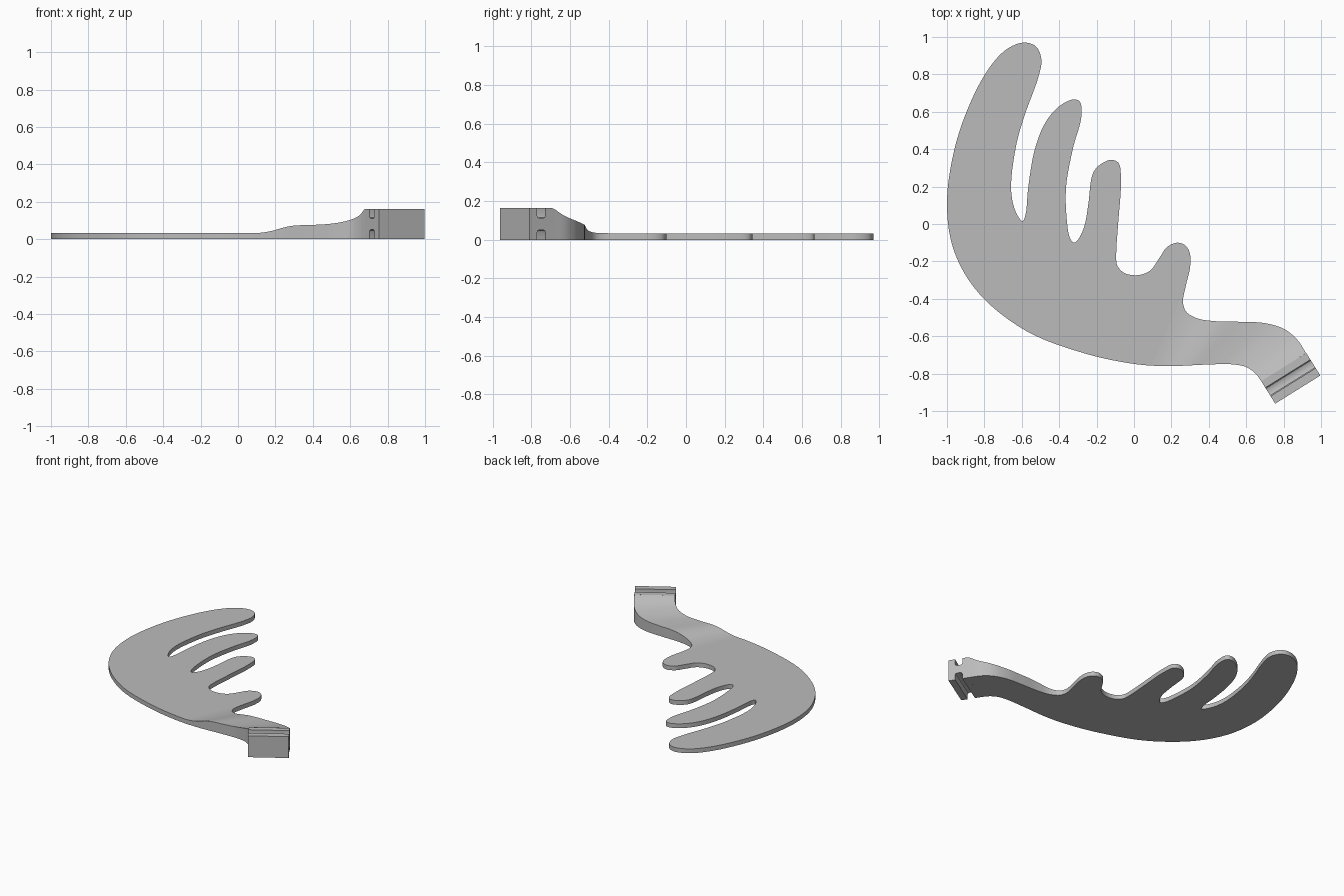
import bpy
import bmesh
import math
from mathutils import Vector

cube = bpy.data.objects.get("Cube")
if cube:
    bpy.data.objects.remove(cube, do_unlink=True)

grey = bpy.data.materials.new("plain grey")
grey.use_nodes = True
grey.diffuse_color = (0.5, 0.5, 0.5, 1)
grey.node_tree.nodes["Principled BSDF"].inputs["Base Color"].default_value = (0.5, 0.5, 0.5, 1)


def spline(points, steps):
    """Smooth open curve through the points (centripetal Catmull-Rom)."""
    p = [Vector(q) for q in points]
    p = [2 * p[0] - p[1]] + p + [2 * p[-1] - p[-2]]
    result = []
    for i in range(1, len(p) - 2):
        quad = p[i - 1:i + 3]
        knots = [0.0]
        for a, b in zip(quad, quad[1:]):
            knots.append(knots[-1] + math.sqrt((b - a).length))
        for s in range(steps):
            t = knots[1] + (knots[2] - knots[1]) * s / steps
            row = quad
            for level in (1, 2):
                row = [row[j].lerp(row[j + 1], (t - knots[j]) / (knots[j + level] - knots[j]))
                       for j in range(len(row) - 1)]
            result.append(row[0].lerp(row[1], (t - knots[1]) / (knots[2] - knots[1])))
    return result + [p[-2]]


def finish(bm, name):
    """Turn the bmesh into a shaded, coloured object."""
    bmesh.ops.recalc_face_normals(bm, faces=bm.faces[:])
    mesh = bpy.data.meshes.new(name)
    bm.to_mesh(mesh)
    bm.free()
    mesh.materials.append(grey)
    obj = bpy.data.objects.new(name, mesh)
    bpy.context.collection.objects.link(obj)
    bpy.ops.object.select_all(action="DESELECT")
    obj.select_set(True)
    bpy.context.view_layer.objects.active = obj
    bpy.ops.object.shade_smooth_by_angle(angle=math.radians(30))
    return obj


# Outline of the plate, in stretches that follow one another
neck_inner_edge = [(0.92, -0.69), (0.87, -0.615), (0.8, -0.56), (0.7, -0.53),
                   (0.57, -0.523), (0.44, -0.52), (0.34, -0.505), (0.28, -0.47)]
short_finger = [(0.262, -0.42), (0.277, -0.33), (0.3, -0.23), (0.298, -0.155),
                (0.275, -0.115), (0.23, -0.1), (0.175, -0.125), (0.14, -0.175),
                (0.085, -0.25), (0.015, -0.274), (-0.055, -0.26), (-0.09, -0.22)]
third_finger = [(-0.095, -0.16), (-0.085, 0), (-0.07, 0.22), (-0.082, 0.325), (-0.12, 0.343),
                (-0.17, 0.325), (-0.218, 0.275), (-0.245, 0.1), (-0.265, -0.01),
                (-0.3, -0.085), (-0.322, -0.1), (-0.344, -0.07)]
second_finger = [(-0.36, 0.03), (-0.363, 0.2), (-0.325, 0.41), (-0.282, 0.57), (-0.29, 0.655),
                 (-0.33, 0.665), (-0.405, 0.625), (-0.475, 0.54), (-0.53, 0.4), (-0.565, 0.2),
                 (-0.58, 0.05), (-0.596, 0.016)]
long_finger = [(-0.63, 0.06), (-0.657, 0.18), (-0.63, 0.42), (-0.585, 0.58), (-0.51, 0.79),
               (-0.495, 0.88), (-0.525, 0.95), (-0.59, 0.97), (-0.68, 0.935), (-0.77, 0.84)]
outer_edge = [(-0.87, 0.66), (-0.96, 0.4), (-1, 0.1), (-0.96, -0.15), (-0.83, -0.37),
              (-0.58, -0.57), (-0.27, -0.69), (0, -0.748), (0.18, -0.76), (0.38, -0.752),
              (0.52, -0.75), (0.6, -0.765), (0.65, -0.8), (0.68, -0.84)]
outline = spline(neck_inner_edge + short_finger + third_finger + second_finger
                 + long_finger + outer_edge, 6)

# Thickness along the neck, by angle (degrees) around a pivot beyond the outer edge
PIVOT = Vector((-0.16, -1.36, 0))
BLOCK_H = 0.163
PLATE_H = 0.033
stations = spline([(32, BLOCK_H), (35, 0.125), (38.5, 0.101), (42.5, 0.084), (47, 0.077),
                   (52.7, 0.073), (56, 0.063), (60, 0.046), (64, 0.036), (67, PLATE_H)], 4)


def thickness(co):
    angle = math.degrees(math.atan2(co.y - PIVOT.y, co.x - PIVOT.x))
    if angle <= stations[0].x:
        return BLOCK_H
    for a, b in zip(stations, stations[1:]):
        if angle <= b.x:
            return a.lerp(b, (angle - a.x) / (b.x - a.x)).y
    return PLATE_H


# Fingered plate with the rising neck
bm = bmesh.new()
bm.faces.new([bm.verts.new((p.x, p.y, 0)) for p in outline])
for s in stations[1:]:
    a = math.radians(s.x)
    bmesh.ops.bisect_plane(bm, geom=bm.verts[:] + bm.edges[:] + bm.faces[:], dist=1e-5,
                           plane_co=PIVOT, plane_no=(-math.sin(a), math.cos(a), 0))
raised = bmesh.ops.extrude_face_region(bm, geom=bm.faces[:], use_keep_orig=True)
for v in raised["geom"]:
    if isinstance(v, bmesh.types.BMVert):
        v.co.z = thickness(v.co)
finish(bm, "fingered_plate")

# Mounting block: H-shaped profile, grooved above and below, swept across its width
LENGTH, WIDTH = 0.142, 0.284
START, END, FLOOR, R = 0.042, 0.095, 0.112, 0.014
K = R * 0.3
upper = [(0, BLOCK_H), (START, BLOCK_H), (START, FLOOR + R), (START + K, FLOOR + K),
         (START + R, FLOOR), (END - R, FLOOR), (END - K, FLOOR + K), (END, FLOOR + R),
         (END, BLOCK_H), (LENGTH, BLOCK_H)]
profile = upper + [(t, BLOCK_H - z) for t, z in reversed(upper)]
corner = Vector((0.68, -0.84, 0))
along = Vector((0.53, -0.85, 0)).normalized()
across = Vector((0.85, 0.53, 0)).normalized()
bm = bmesh.new()
side = bm.faces.new([bm.verts.new(corner + along * t + Vector((0, 0, z))) for t, z in profile])
swept = bmesh.ops.extrude_face_region(bm, geom=[side], use_keep_orig=True)
bmesh.ops.translate(bm, vec=across * WIDTH,
                    verts=[v for v in swept["geom"] if isinstance(v, bmesh.types.BMVert)])
finish(bm, "mounting_block")
